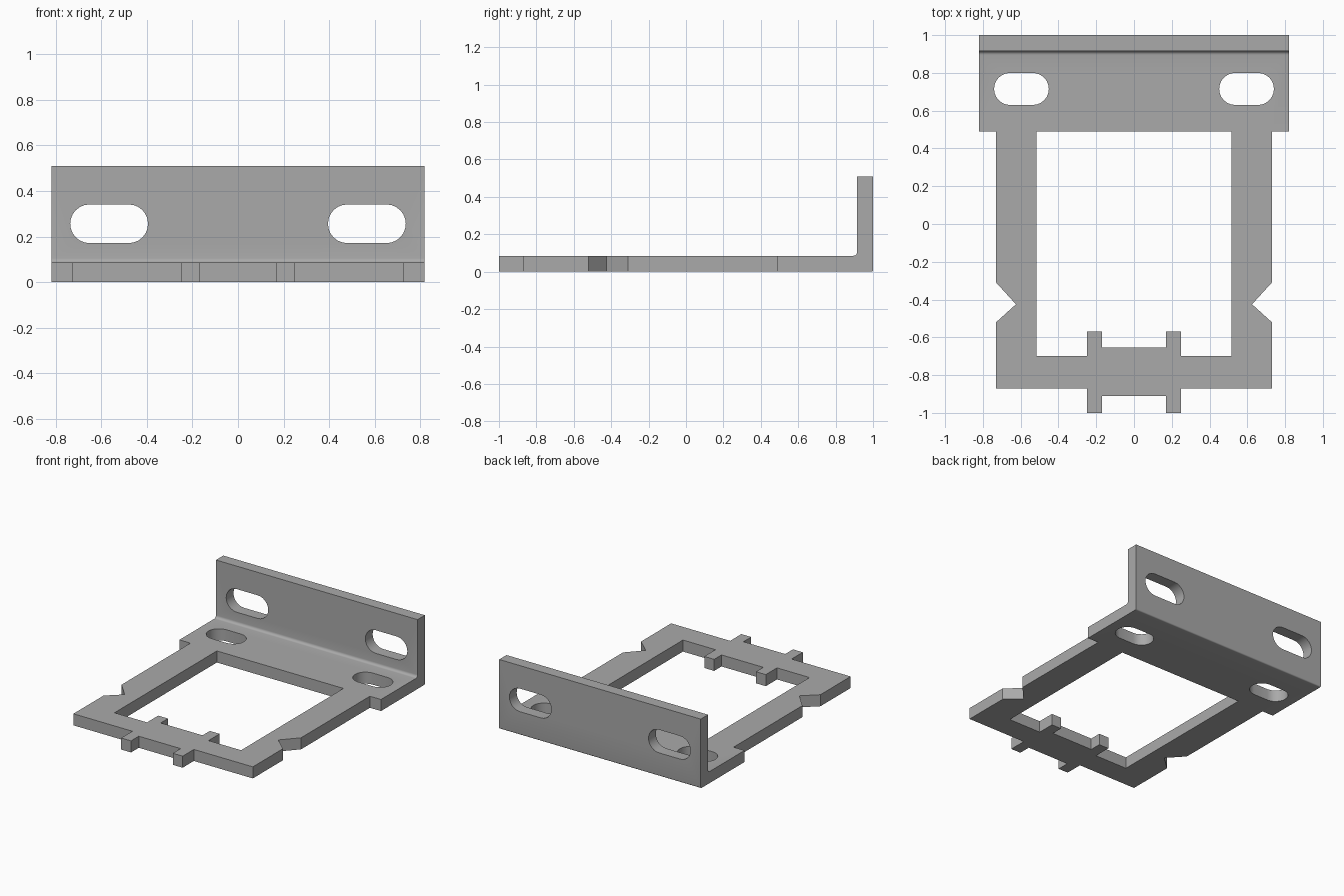
import bpy, bmesh, math
from mathutils import Vector

if "Cube" in bpy.data.objects:
    bpy.data.objects.remove(bpy.data.objects["Cube"])

T, W, H = 0.085, 0.82, 0.51        # sheet thickness, half width, wall height
steel = bpy.data.materials.new("grey steel")
steel.use_nodes = True
grey = (0.4, 0.4, 0.4, 1)
steel.diffuse_color = grey
steel.node_tree.nodes["Principled BSDF"].inputs["Base Color"].default_value = grey


def prism(name, points, place, lo, hi):
    """Extrude a closed 2D outline from lo to hi; place maps (u, v, depth) to 3D."""
    bm = bmesh.new()
    face = bm.faces.new([bm.verts.new(place(u, v, lo)) for u, v in points])
    shift = Vector(place(0, 0, hi)) - Vector(place(0, 0, lo))
    ext = bmesh.ops.extrude_face_region(bm, geom=[face])
    moved = [g for g in ext["geom"] if isinstance(g, bmesh.types.BMVert)]
    bmesh.ops.translate(bm, verts=moved, vec=shift)
    bmesh.ops.recalc_face_normals(bm, faces=bm.faces)
    mesh = bpy.data.meshes.new(name)
    bm.to_mesh(mesh)
    bm.free()
    mesh.materials.append(steel)
    obj = bpy.data.objects.new(name, mesh)
    bpy.context.collection.objects.link(obj)
    return obj


def mirrored(half):
    return half + [(-x, y) for x, y in reversed(half)]


def arc(cx, cy, r, start, end, n=12):
    angles = [math.radians(start + (end - start) * i / n) for i in range(n + 1)]
    return [(cx + r * math.cos(a), cy + r * math.sin(a)) for a in angles]


def slot(cx, cy, half, r):
    return arc(cx + half, cy, r, -90, 90) + arc(cx - half, cy, r, 90, 270)


def along_x(u, v, d): return (d, u, v)
def along_y(u, v, d): return (u, d, v)
def along_z(u, v, d): return (u, v, d)


def cut(target, tool, operation="DIFFERENCE"):
    tool.hide_render = True
    mod = target.modifiers.new(tool.name, "BOOLEAN")
    mod.operation, mod.solver, mod.object = operation, "EXACT", tool
    bpy.context.view_layer.objects.active = target
    bpy.ops.object.modifier_apply(modifier=mod.name)
    bpy.data.objects.remove(tool)


# Bent sheet: L profile with rounded bend
R = 0.02
profile = ([(-1, 0)] + arc(1 - R / 2, R / 2, R / 2, -90, 0, 5) + [(1, H), (1 - T, H)]
           + arc(1 - T - R, T + R, R, 0, -90, 5) + [(-1, T)])
bracket = prism("angle_bracket", profile, along_x, -W, W)

# Outer outline with notches, front tabs and wide rear flange
outline = mirrored([(0.17, -0.91), (0.17, -1.0), (0.25, -1.0), (0.25, -0.87),
                    (0.73, -0.87), (0.73, -0.52), (0.625, -0.425), (0.73, -0.31),
                    (0.73, 0.49), (W + 0.1, 0.49), (W + 0.1, 1.1)])
# Stretch the tab ends past the sheet so the trimmed faces stay clean
outline = [(x, -1.1 if y == -1.0 else y) for x, y in outline]
cut(bracket, prism("outline_cutter", outline, along_z, -0.2, 0.8), "INTERSECT")

# Window with inner tabs
window = mirrored([(0.17, -0.655), (0.17, -0.57), (0.25, -0.57), (0.25, -0.70),
                   (0.515, -0.70), (0.515, 0.49)])
cut(bracket, prism("window_cutter", window, along_z, -0.2, 0.3))

# Mounting slots in the flange and in the upright wall
for side in (-1, 1):
    cut(bracket, prism("flange_slot_cutter", slot(side * 0.596, 0.715, 0.06, 0.085),
                       along_z, -0.2, 0.3))
    cut(bracket, prism("wall_slot_cutter", slot(side * 0.566, 0.256, 0.086, 0.085),
                       along_y, 0.8, 1.2))

bpy.ops.object.select_all(action="DESELECT")
bracket.select_set(True)
bpy.context.view_layer.objects.active = bracket
bpy.ops.object.shade_smooth_by_angle(angle=math.radians(30))
